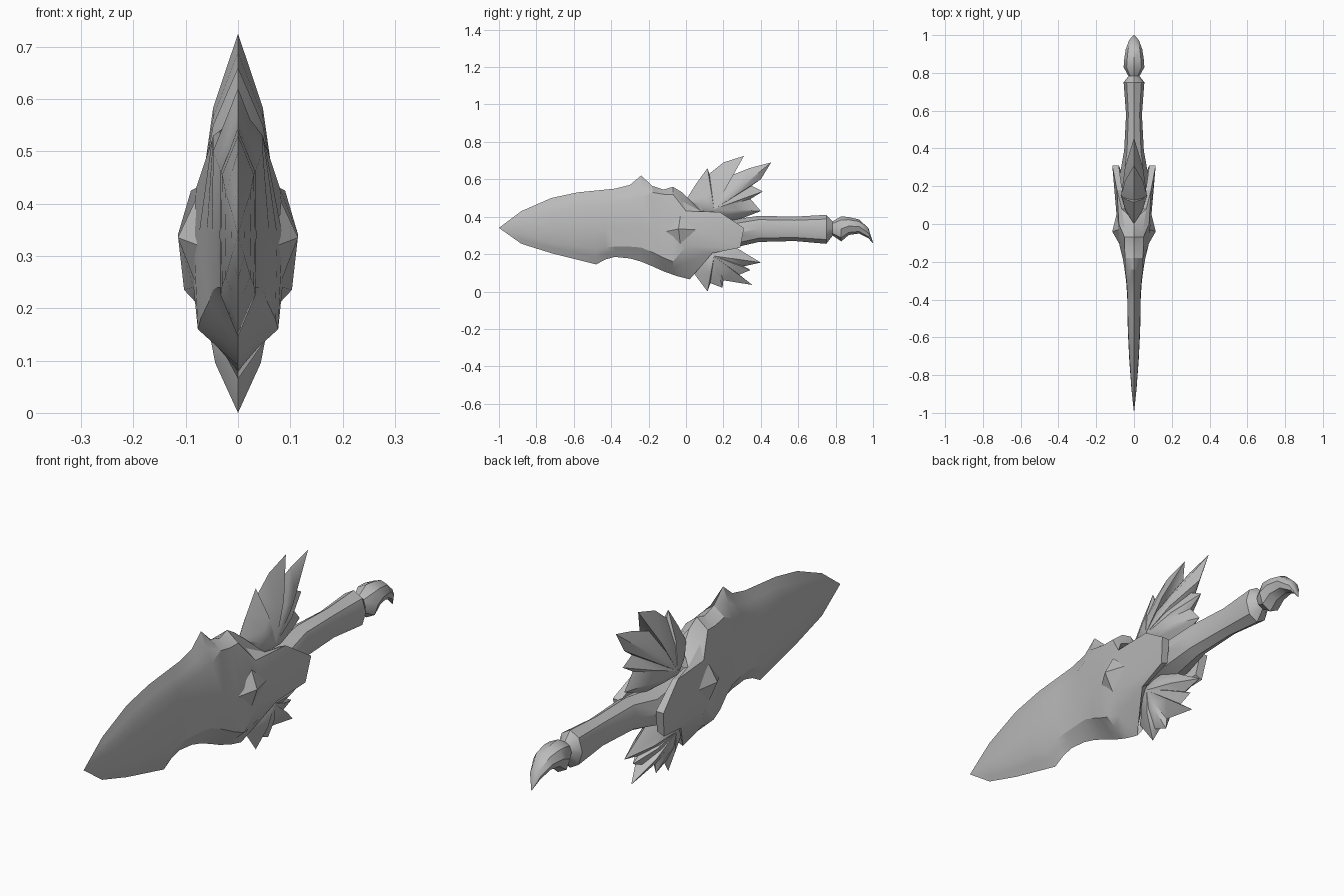
import bpy, bmesh, math
from math import sin, cos, pi

old = bpy.data.objects.get("Cube")
if old:
    bpy.data.objects.remove(old, do_unlink=True)

grey = bpy.data.materials.new("plain_grey")
grey.use_nodes = True
colour = (0.5, 0.5, 0.5, 1)
grey.diffuse_color = colour
grey.node_tree.nodes["Principled BSDF"].inputs["Base Color"].default_value = colour


def finish(name, bm, angle):
    """Clean the mesh, turn it into an object and shade it."""
    bmesh.ops.remove_doubles(bm, verts=bm.verts[:], dist=0.0005)
    bmesh.ops.recalc_face_normals(bm, faces=bm.faces[:])
    mesh = bpy.data.meshes.new(name)
    bm.to_mesh(mesh)
    bm.free()
    mesh.materials.append(grey)
    obj = bpy.data.objects.new(name, mesh)
    bpy.context.collection.objects.link(obj)
    bpy.ops.object.select_all(action='DESELECT')
    obj.select_set(True)
    bpy.context.view_layer.objects.active = obj
    bpy.ops.object.shade_smooth_by_angle(angle=math.radians(angle))
    return obj


def loft(name, rings, angle=30):
    """Skin a row of closed rings and cap both ends."""
    bm = bmesh.new()
    rows = [[bm.verts.new(p) for p in ring] for ring in rings]
    n = len(rows[0])
    for a, b in zip(rows, rows[1:]):
        for i in range(n):
            j = (i + 1) % n
            bm.faces.new((a[i], a[j], b[j], b[i]))
    bm.faces.new(rows[0])
    bm.faces.new(rows[-1])
    return finish(name, bm, angle)


def mirror_ring(half):
    return half + [(-x, y, z) for x, y, z in half[-2:0:-1]]


MID = 0.34


def blade_half(y, w, top, upper, lower, bottom):
    """Right half of a bevelled blade section, top edge to bottom edge."""
    xu = min(0.95 * w, 0.25 * (0.72 - upper))
    xl = min(0.95 * w, 0.48 * lower)
    return [(0, y, top), (xu / 2, y, (top + upper) / 2), (xu, y, upper),
            (w, y, MID), (xl, y, lower),
            (xl / 2, y, (lower + bottom) / 2), (0, y, bottom)]


# Blade: y, half thickness, top edge, upper ridge, lower ridge, bottom edge
stations = [
    (-1, 0, MID, MID, MID, MID),
    (-.88, .013, .43, .385, .30, .255),
    (-.72, .025, .50, .42, .26, .205),
    (-.58, .032, .53, .455, .245, .17),
    (-.48, .035, .54, .46, .225, .145),
    (-.43, .035, .545, .46, .235, .172),
    (-.38, .036, .55, .465, .24, .185),
    (-.30, .042, .57, .48, .24, .177),
    (-.24, .05, .62, .50, .235, .16),
    (-.18, .06, .565, .53, .21, .135),
    (-.12, .075, .545, .52, .18, .108),
    (-.07, .085, .56, .52, .16, .09),
]
halves = [blade_half(*s) for s in stations]

# Guard: the blade flares into a hollow collar with swept-back cheeks
shoulder = [(0, -.02, .53), (.05, -.02, .48), (.08, 0, .43), (.09, .02, MID),
            (.085, 0, .24), (.06, -.02, .15), (0, -.04, .08)]
rim = [(0, .02, .47), (.065, .08, .43), (.09, .18, .425), (.115, .31, MID),
       (.103, .29, .235), (.075, .14, .205), (0, .02, .065)]
inner_rim = [(x * .7, y, MID + (z - MID) * .88) for x, y, z in rim]
hollow = [(x * .6, .05, MID + (z - MID) * .6) for x, y, z in rim]
halves += [shoulder, rim, inner_rim, hollow]
loft("blade_and_guard", [mirror_ring(h) for h in halves], 25)

# Raised diamond boss on each cheek
for side, label in ((1, "left"), (-1, "right")):
    bm = bmesh.new()
    base = [bm.verts.new((side * x, y, z)) for x, y, z in
            ((.075, -.11, .32), (.082, -.03, .405), (.09, .06, .33), (.082, -.03, .25))]
    peak = bm.verts.new((side * .115, -.04, .335))
    bm.faces.new(base)
    for i in range(4):
        bm.faces.new((base[i], base[(i + 1) % 4], peak))
    finish(label + "_boss", bm, 10)


def tuft(name, outline, hub, thick):
    """Lens-shaped fan of feathers with its jagged rim on the centre plane."""
    bm = bmesh.new()
    hy, hz = hub
    outer = [bm.verts.new((0, y, z)) for y, z in outline]
    n = len(outer)
    for side in (1, -1):
        inner = [bm.verts.new((side * thick * .7, hy + (y - hy) * .5, hz + (z - hz) * .5))
                 for y, z in outline]
        centre = bm.verts.new((side * thick, hy, hz))
        for i in range(n):
            j = (i + 1) % n
            bm.faces.new((outer[i], outer[j], inner[j], inner[i]))
            bm.faces.new((inner[i], inner[j], centre))
    return finish(name, bm, 40)


# Feather tufts above and below the guard
tuft("upper_tuft", [(0, .49), (.05, .57), (.115, .66), (.125, .63), (.2, .69), (.31, .725),
                    (.24, .62), (.34, .66), (.455, .69), (.40, .60), (.35, .565),
                    (.41, .535), (.345, .495), (.40, .43), (.27, .38), (.08, .38)],
     (.15, .44), .068)
tuft("lower_tuft", [(.04, .10), (.115, 0), (.13, .045), (.195, .02), (.2, .06),
                    (.355, .035), (.285, .09), (.345, .115), (.31, .135), (.40, .155),
                    (.30, .215), (.2, .28), (.08, .25)],
     (.15, .19), .062)


def oval(y, top, bottom, w, sides=8):
    """Upright ring with a vertex on its top and bottom."""
    c, h = (top + bottom) / 2, (top - bottom) / 2
    return [(w * sin(2 * pi * i / sides), y, c + h * cos(2 * pi * i / sides))
            for i in range(sides)]


# Handle: y, top, bottom, half width
loft("handle", [oval(*s) for s in (
    (.06, .40, .27, .06), (.26, .385, .235, .075), (.39, .405, .265, .052),
    (.58, .40, .27, .042), (.75, .41, .255, .055), (.785, .375, .30, .028))], 35)

# Hooked pommel claw
loft("pommel_claw", [oval(*s) for s in (
    (.775, .37, .305, .025), (.83, .402, .268, .055), (.87, .398, .302, .052),
    (.925, .385, .31, .044), (.975, .34, .285, .025), (1, .262, .258, .002))], 35)
